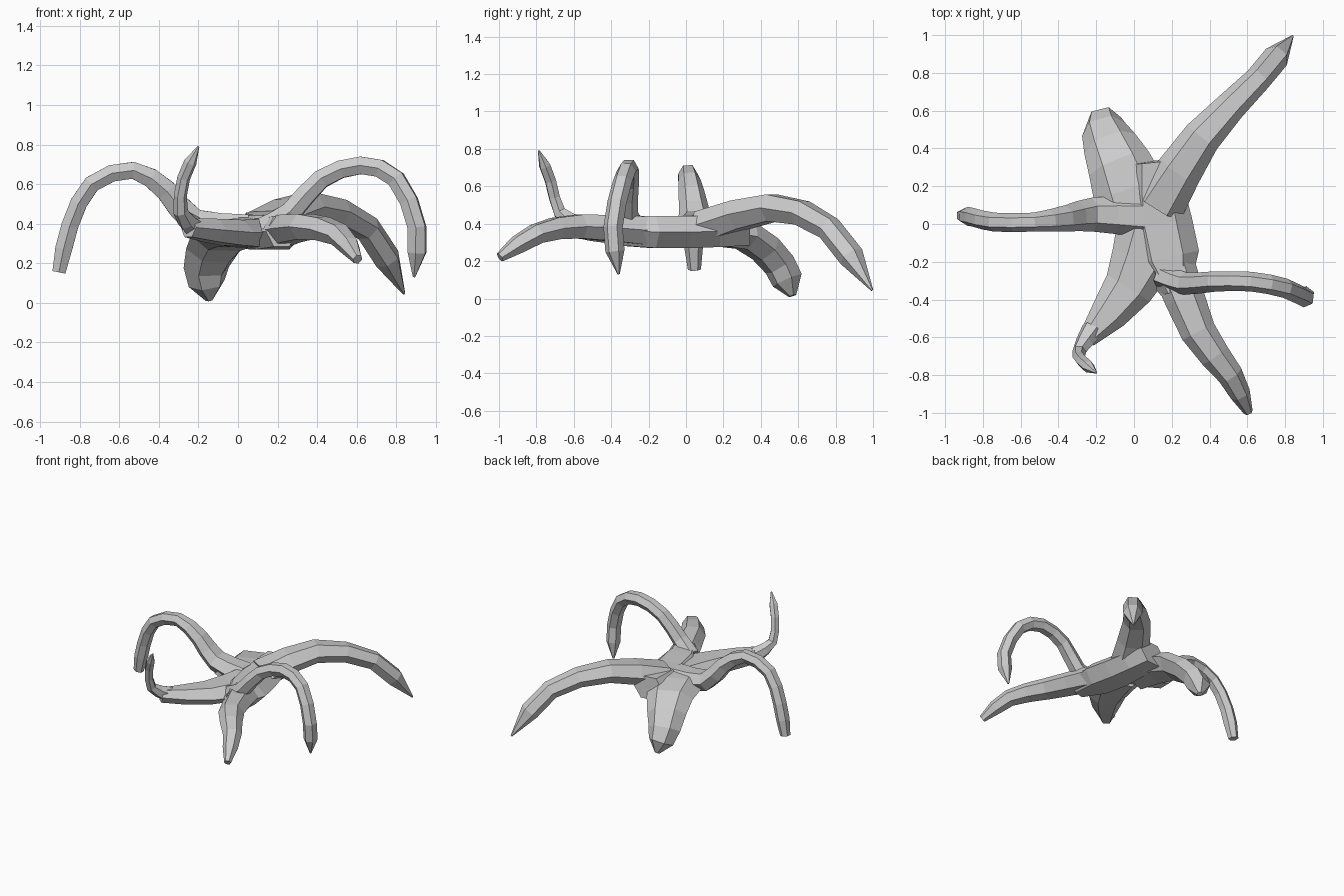
import bpy, bmesh
from mathutils import Vector
from math import cos, sin, pi

if "Cube" in bpy.data.objects:
    bpy.data.objects.remove(bpy.data.objects["Cube"])


def spline(p, steps):
    """Smooth path through a few control points."""
    p = [p[0] * 2 - p[1]] + p + [p[-1] * 2 - p[-2]]
    out = []
    for a, b, c, d in zip(p, p[1:], p[2:], p[3:]):
        for k in range(steps):
            t = k / steps
            out.append((b * 2 + (c - a) * t + (a * 2 - b * 5 + c * 4 - d) * t**2
                        + (b * 3 - a - c * 3 + d) * t**3) / 2)
    return out + [p[-2]]


def limb(name, path, root, mid, tip, depth=.08, flare=.4, steps=2, sides=6):
    """Faceted arm: half width narrows from root to mid, then to the tip."""
    pts = spline([Vector(q) for q in path], steps)
    along = pts[-1] - pts[0]
    side = Vector((-along.y, along.x, 0)).normalized()
    bm = bmesh.new()
    rings = []
    last = len(pts) - 1
    for i, p in enumerate(pts):
        s = i / last
        web = max(0, 1 - s / flare)
        w = mid + (root - mid) * web
        thin = min(mid * .9, depth)
        h = thin + (depth - thin) * web
        if i == last:
            w, h = tip, tip
        t = (pts[min(i + 1, last)] - pts[max(i - 1, 0)]).normalized()
        u = (side - t * side.dot(t)).normalized()
        v = t.cross(u)
        rings.append([bm.verts.new(p + u * w * cos(2 * pi * k / sides)
                                   + v * h * 1.1 * sin(2 * pi * k / sides))
                      for k in range(sides)])
    for a, b in zip(rings, rings[1:]):
        for i in range(sides):
            j = (i + 1) % sides
            bm.faces.new((a[i], a[j], b[j], b[i]))
    bm.faces.new(rings[0])
    bm.faces.new(rings[-1])
    bmesh.ops.recalc_face_normals(bm, faces=bm.faces)
    me = bpy.data.meshes.new(name)
    bm.to_mesh(me)
    bm.free()
    ob = bpy.data.objects.new(name, me)
    bpy.context.collection.objects.link(ob)
    return ob


# Flat central body
body = limb("tentacled_body", [(.10, .33, .37), (.14, 0, .355), (.22, -.36, .36)],
            .12, .17, .08, .09)

# Six tapering arms
arms = [
    limb("left_arm", [(.05, .04, .37), (-.22, .05, .41), (-.36, .03, .565),
                      (-.53, .01, .67), (-.74, .01, .60), (-.85, .035, .39),
                      (-.905, .045, .155)],
         .11, .05, .035, flare=.5),
    limb("front_left_arm", [(.10, -.05, .355), (-.03, -.34, .355), (-.25, -.61, .38)],
         .20, .06, .05, flare=1.05),
    limb("upturned_tip", [(-.22, -.56, .38), (-.29, -.675, .46),
                          (-.275, -.725, .63), (-.20, -.787, .79)],
         .06, .033, .005, .055),
    limb("front_right_arm", [(.2, -.2, .36), (.34, -.57, .385),
                             (.51, -.80, .345), (.605, -.995, .22)],
         .12, .05, .025, flare=.9),
    limb("right_arm", [(.14, -.27, .38), (.27, -.315, .46), (.42, -.305, .625),
                       (.62, -.305, .695), (.80, -.34, .625),
                       (.905, -.39, .38), (.89, -.36, .13)],
         .065, .052, .006, .06),
    limb("back_right_arm", [(.13, .1, .38), (.36, .46, .485),
                            (.655, .765, .375), (.84, .995, .045)],
         .14, .07, .006, .09, .6),
    limb("back_arm", [(.03, .03, .36), (-.08, .32, .335),
                      (-.16, .50, .18), (-.145, .57, .015)],
         .22, .085, .02, .08, .9),
]

# Weld arms into the body
for arm in arms:
    m = body.modifiers.new(arm.name, "BOOLEAN")
    m.operation, m.solver, m.object = "UNION", "EXACT", arm
dg = bpy.context.evaluated_depsgraph_get()
welded = bpy.data.meshes.new_from_object(body.evaluated_get(dg))
body.modifiers.clear()
body.data = welded
for arm in arms:
    bpy.data.objects.remove(arm)
